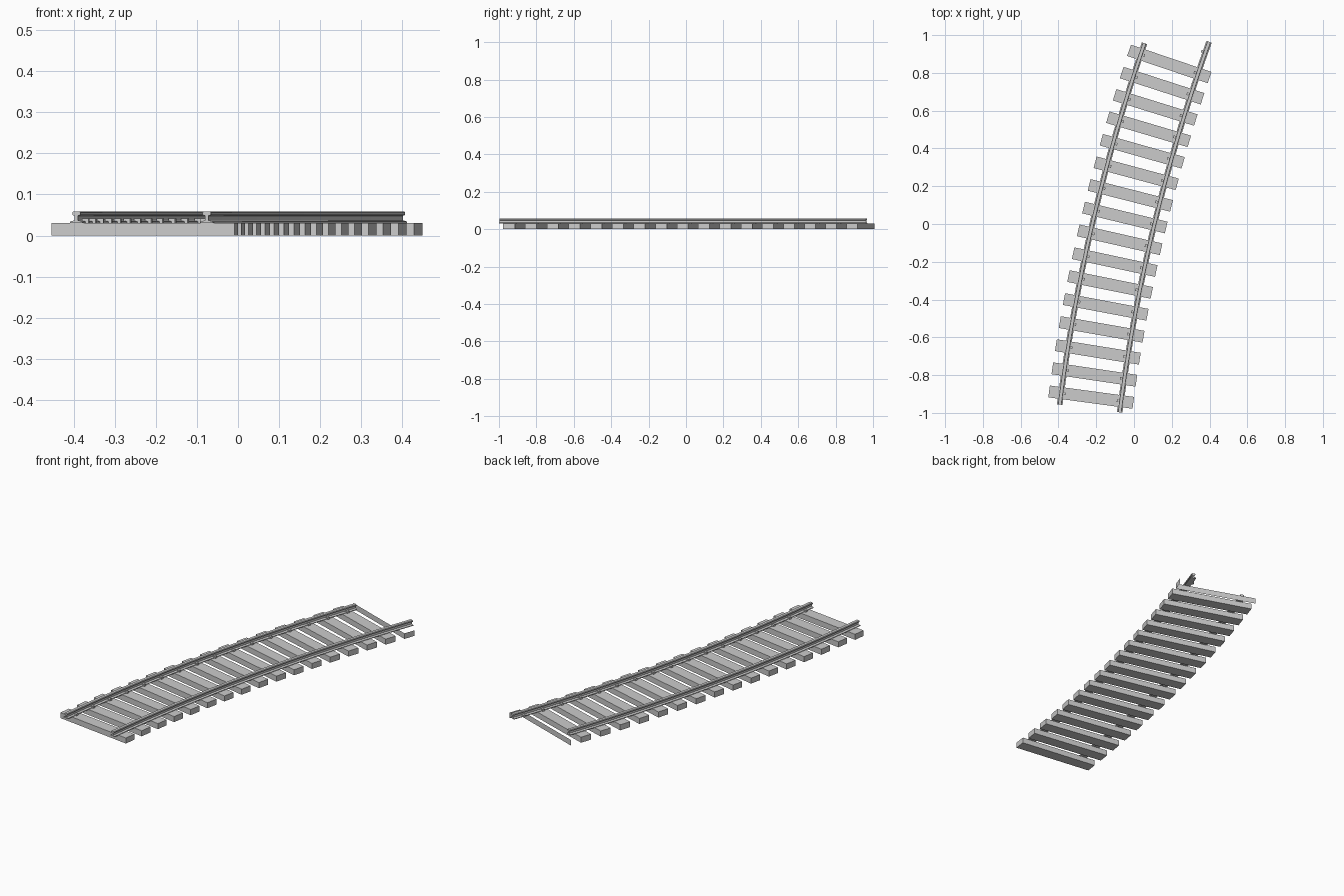
import bpy, bmesh
from math import sin, cos, radians
from mathutils import Vector

if "Cube" in bpy.data.objects:
    bpy.data.objects.remove(bpy.data.objects["Cube"])

R = 9.43                       # centreline radius
STEP = radians(0.735)          # angle between sleepers
MID = radians(13.2)            # heading at the middle sleeper position
CX, CY = -0.0623 + R * cos(MID), -0.0247 - R * sin(MID)
N = 16
GAUGE = 0.16                   # rail offset from the centreline
TIE_H = 0.031


def place(i, u, v, z):
    """Point at sleeper station i, u across the track, v along it."""
    a = MID + (i - 7.5) * STEP
    return Vector((CX - (R - u) * cos(a) + v * sin(a),
                   CY + (R - u) * sin(a) + v * cos(a), z))


def finish(name, bm):
    bmesh.ops.recalc_face_normals(bm, faces=bm.faces)
    me = bpy.data.meshes.new(name)
    bm.to_mesh(me)
    bm.free()
    ob = bpy.data.objects.new(name, me)
    bpy.context.collection.objects.link(ob)
    return ob


def block(name, i, u, du, dv, z0, z1):
    """Box aligned with the track at station i."""
    bm = bmesh.new()
    bmesh.ops.create_cube(bm, size=1)
    for v in bm.verts:
        x, y, z = v.co
        v.co = place(i, u + x * du, y * dv, z0 + (z + 0.5) * (z1 - z0))
    return finish(name, bm)


# Sleepers
for i in range(N):
    block(f"sleeper_{i + 1}", i, 0, 0.45, 0.063, 0, TIE_H)

# Open end sleeper: only its front wall and right end wall exist
bm = bmesh.new()
corners = [(-0.225, -0.0315), (0.225, -0.0315), (0.225, 0.0315)]
low = [bm.verts.new(place(N, u, v, 0)) for u, v in corners]
high = [bm.verts.new(place(N, u, v, TIE_H)) for u, v in corners]
for k in range(2):
    bm.faces.new((low[k], low[k + 1], high[k + 1], high[k]))
finish("open_end_sleeper", bm)

# Rails: foot, web and head profile swept along the arc
HALF = [(0.015, 0.030), (0.015, 0.034), (0.004, 0.037), (0.004, 0.048),
        (0.010, 0.050), (0.010, 0.056), (0.008, 0.058)]
PROFILE = HALF + [(-u, z) for u, z in reversed(HALF)]


def rail(name, offset, last):
    bm = bmesh.new()
    rings = []
    for k in range(int(last + 0.5) + 1):
        rings.append([bm.verts.new(place(k - 0.5, offset + u, 0, z))
                      for u, z in PROFILE])
    n = len(PROFILE)
    for a, b in zip(rings, rings[1:]):
        for j in range(n):
            bm.faces.new((a[j], a[(j + 1) % n], b[(j + 1) % n], b[j]))
    bm.faces.new(rings[0])
    bm.faces.new(rings[-1])
    finish(name, bm)


rail("left_rail", -GAUGE, N - 0.5)
rail("right_rail", GAUGE, N + 0.5)

# Rail clips on the inner side of each rail
for side, name, count in ((-1, "left", N), (1, "right", N + 1)):
    for i in range(count):
        block(f"{name}_clip_{i + 1}", i, side * (GAUGE - 0.015),
              0.016, 0.014, 0.030, 0.041)
